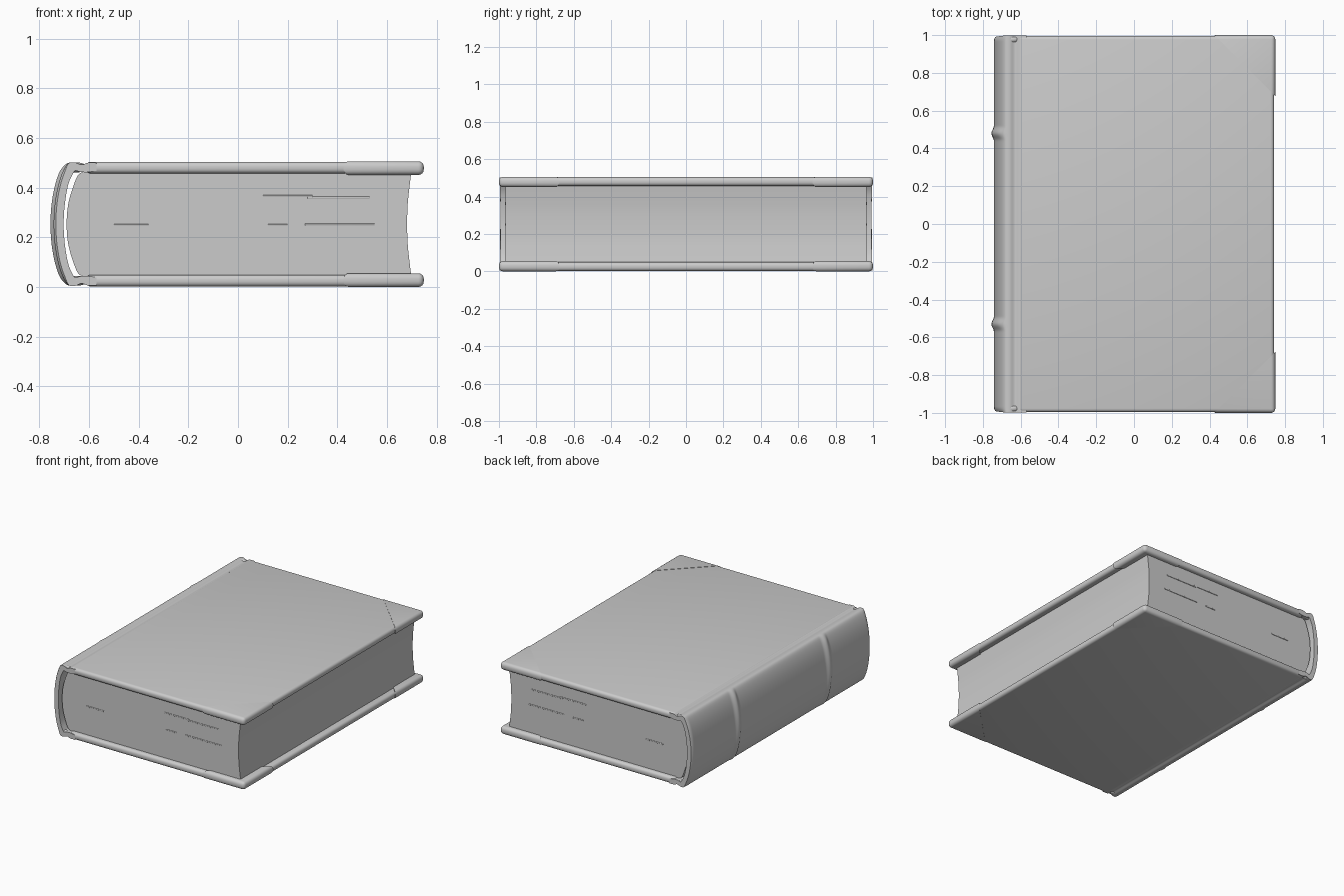
import bpy, bmesh, math
from mathutils import Vector

if "Cube" in bpy.data.objects:
    bpy.data.objects.remove(bpy.data.objects["Cube"], do_unlink=True)

MID = 0.253  # half height: everything mirrors about this level

grey = bpy.data.materials.new("plain grey")
grey.use_nodes = True
grey.diffuse_color = (0.6, 0.6, 0.6, 1)
grey.node_tree.nodes["Principled BSDF"].inputs["Base Color"].default_value = (0.6, 0.6, 0.6, 1)


def finish(name, bm, angle=35):
    bmesh.ops.recalc_face_normals(bm, faces=bm.faces)
    mesh = bpy.data.meshes.new(name)
    bm.to_mesh(mesh)
    bm.free()
    ob = bpy.data.objects.new(name, mesh)
    bpy.context.collection.objects.link(ob)
    mesh.materials.append(grey)
    bpy.ops.object.select_all(action='DESELECT')
    ob.select_set(True)
    bpy.context.view_layer.objects.active = ob
    bpy.ops.object.shade_smooth_by_angle(angle=math.radians(angle))


def rounded_box(lo, hi, radius):
    bm = bmesh.new()
    bmesh.ops.create_cube(bm, size=1)
    for v in bm.verts:
        v.co = Vector([(a + b) / 2 + c * (b - a) for a, b, c in zip(lo, hi, v.co)])
    bmesh.ops.bevel(bm, geom=bm.edges[:], offset=radius, segments=4,
                    profile=0.5, affect='EDGES')
    return bm


def loft(sections):
    """Skin a list of closed loops of equal length and cap both ends."""
    bm = bmesh.new()
    rings = [[bm.verts.new(p) for p in s] for s in sections]
    n = len(rings[0])
    for a, b in zip(rings, rings[1:]):
        for i in range(n):
            j = (i + 1) % n
            bm.faces.new((a[i], a[j], b[j], b[i]))
    bm.faces.new(rings[0])
    bm.faces.new(rings[-1])
    return bm


def smooth_path(points, steps=5):
    """Catmull-Rom curve through (x, z) points."""
    pts = [Vector(p) for p in points]
    pts = [pts[0]] + pts + [pts[-1]]
    out = []
    for a, b, c, d in zip(pts, pts[1:], pts[2:], pts[3:]):
        for k in range(steps):
            t = k / steps
            out.append(0.5 * (2 * b + (c - a) * t + (2 * a - 5 * b + 4 * c - d) * t * t
                              + (3 * b - a - 3 * c + d) * t ** 3))
    return out + [pts[-1]]


def mirrored(half):
    """Complete an upper half path, ending at mid height, with its reflection."""
    return half + [(x, 2 * MID - z) for x, z in reversed(half[:-1])]


# Boards with slightly thicker corner pieces
for side, top in (("upper", True), ("lower", False)):
    def span(thin, outer):
        return (thin, outer) if top else (2 * MID - outer, 2 * MID - thin)

    z0, z1 = span(0.457, 0.504)
    finish(side + "_board", rounded_box((-0.612, -0.996, z0), (0.742, 0.996, z1), 0.019))
    z0, z1 = span(0.451, 0.506)
    for end, s in (("front", -1), ("back", 1)):
        bm = rounded_box((0.1, -1, z0), (0.748, 1, z1), 0.022)
        cut = bmesh.ops.bisect_plane(bm, geom=bm.verts[:] + bm.edges[:] + bm.faces[:],
                                     plane_co=(0.425, s, MID), plane_no=(1, s, 0),
                                     clear_inner=True)
        rim = [e for e in cut["geom_cut"] if isinstance(e, bmesh.types.BMEdge)]
        bmesh.ops.edgeloop_fill(bm, edges=rim)
        finish(f"{side}_{end}_corner", bm)

# Spine: curved leather shell with two raised bands and dished ends
outer = smooth_path(mirrored([(-0.57, 0.5), (-0.605, 0.5), (-0.63, 0.492), (-0.66, 0.502),
                              (-0.69, 0.492), (-0.718, 0.43), (-0.736, 0.345), (-0.742, MID)]))
inner = smooth_path(mirrored([(-0.57, 0.468), (-0.605, 0.462), (-0.635, 0.463), (-0.655, 0.468),
                              (-0.667, 0.452), (-0.684, 0.41), (-0.697, 0.335), (-0.702, MID)]))
bands = (-0.53, 0.48)
WIDTH = 0.04
stations = {s * y for y in (0.2, 0.9, 0.965, 0.975, 0.987, 0.997) for s in (-1, 1)}
for b in bands:
    stations.update(b + WIDTH * k / 6 for k in range(-6, 7))
    stations.update((b - WIDTH * 1.2, b + WIDTH * 1.2))


def spine_section(y):
    swell = sum(0.013 * math.cos((y - b) / WIDTH * math.pi / 2) ** 2
                for b in bands if abs(y - b) < WIDTH)
    swell -= max(0, abs(y) - 0.975) ** 2 * 18

    def dished(z):
        return y * (1 - 0.006 * max(0, 1 - ((z - MID) / 0.23) ** 2) * (abs(y) > 0.97))

    loop = []
    for p in outer:
        weight = min(1, max(0, (-0.675 - p.x) / 0.03))
        loop.append((p.x - swell * weight, dished(p.y), p.y))
    return loop + [(p.x, dished(p.y), p.y) for p in reversed(inner)]


finish("spine", loft([spine_section(y) for y in sorted(stations)]), 40)

# Curled caps at the four spine ends, tucked into the joints
for level, z in (("upper", 0.481), ("lower", 2 * MID - 0.481)):
    for end, s in (("front", -1), ("back", 1)):
        bm = bmesh.new()
        bmesh.ops.create_uvsphere(bm, u_segments=16, v_segments=10, radius=1)
        for v in bm.verts:
            v.co = Vector((-0.65 + v.co.x * 0.045, s * 0.977 + v.co.y * 0.02, z + v.co.z * 0.02))
        finish(f"{level}_{end}_spine_cap", bm)

# Page block: rounded back, hollow fore edge
back = smooth_path(mirrored([(-0.60, 0.464), (-0.64, 0.455), (-0.665, 0.40), (-0.684, 0.33),
                             (-0.69, MID)]))
fore = smooth_path(mirrored([(0.698, 0.464), (0.69, 0.40), (0.683, 0.33), (0.681, MID)]))
outline = back + fore[::-1]
finish("pages", loft([[(p.x, y, p.y) for p in outline] for y in (-0.966, 0.966)]))

# Stray leaves standing slightly proud of the page ends
for x0, x1, z in ((0.10, 0.30, 0.366), (0.28, 0.53, 0.36), (-0.50, -0.36, 0.249),
                  (0.12, 0.20, 0.249), (0.27, 0.55, 0.251)):
    finish("stray_leaf", rounded_box((x0, -0.969, z - 0.004), (x1, 0.969, z + 0.004), 0.002))
